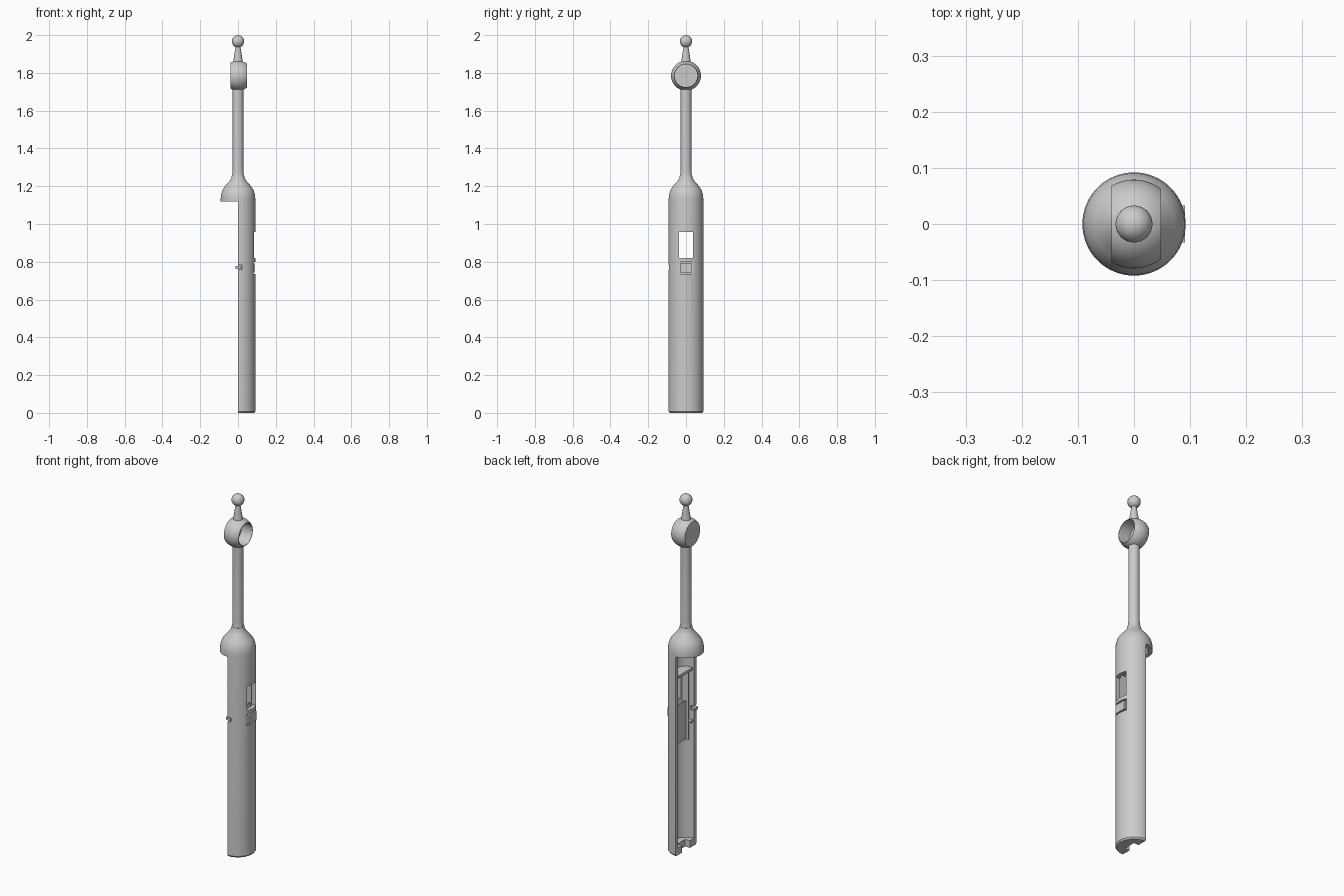
import bpy
import bmesh
from math import cos, sin, pi, radians, sqrt
from mathutils import Matrix

default = bpy.data.objects.get("Cube")
if default:
    bpy.data.objects.remove(default)

GREY = (0.6, 0.6, 0.6, 1)
grey = bpy.data.materials.new("plain grey")
grey.use_nodes = True
grey.diffuse_color = GREY
grey.node_tree.nodes["Principled BSDF"].inputs["Base Color"].default_value = GREY


def finish(name, bm):
    bmesh.ops.recalc_face_normals(bm, faces=bm.faces)
    mesh = bpy.data.meshes.new(name)
    bm.to_mesh(mesh)
    bm.free()
    mesh.materials.append(grey)
    obj = bpy.data.objects.new(name, mesh)
    bpy.context.collection.objects.link(obj)
    return obj


def lathe(name, profile, sides=64, matrix=Matrix()):
    """Closed solid turned about z from (radius, height) points."""
    bm = bmesh.new()
    rings = [[bm.verts.new((r * cos(2 * pi * i / sides), r * sin(2 * pi * i / sides), z))
              for i in range(sides)] for r, z in profile]
    for low, high in zip(rings, rings[1:]):
        for i in range(sides):
            j = (i + 1) % sides
            bm.faces.new((low[i], low[j], high[j], high[i]))
    bm.faces.new(rings[0])
    bm.faces.new(rings[-1])
    bm.transform(matrix)
    return finish(name, bm)


def box(name, x, y, z):
    bm = bmesh.new()
    bmesh.ops.create_cube(bm, size=1)
    for v in bm.verts:
        for axis, (a, b) in enumerate((x, y, z)):
            v.co[axis] = a if v.co[axis] < 0 else b
    return finish(name, bm)


def carve(obj, cutters, operation="DIFFERENCE"):
    """Apply each cutter in turn and then remove it."""
    for cutter in cutters:
        cutter.hide_render = True
        mod = obj.modifiers.new("cut", "BOOLEAN")
        mod.operation = operation
        mod.solver = "EXACT"
        mod.object = cutter
    graph = bpy.context.evaluated_depsgraph_get()
    mesh = bpy.data.meshes.new_from_object(obj.evaluated_get(graph))
    obj.modifiers.clear()
    obj.data = mesh
    for cutter in cutters:
        bpy.data.objects.remove(cutter)


def smooth(*objs):
    bpy.ops.object.select_all(action="DESELECT")
    for obj in objs:
        obj.select_set(True)
    bpy.context.view_layer.objects.active = objs[0]
    bpy.ops.object.shade_smooth_by_angle(angle=radians(30))


# Half-open handle with a complete shoulder above it
handle = lathe("handle_shell", [
    (0.086, 0), (0.092, 0.008), (0.092, 1.13), (0.09, 1.155), (0.083, 1.178),
    (0.072, 1.197), (0.045, 1.227), (0.036, 1.242), (0.032, 1.26)])
carve(handle, [
    box("open_half", (-0.2, 0), (-0.2, 0.2), (-0.1, 1.12)),
    lathe("inner_cavity", [(0.07, 0.04), (0.07, 1.135), (0.055, 1.16)]),
    box("window", (0.03, 0.2), (-0.038, 0.038), (0.82, 0.957)),
    box("button_recess", (0.078, 0.2), (-0.04, 0.04), (0.735, 0.8)),
    box("base_notch", (-0.1, 0.03), (-0.035, 0.035), (-0.1, 0.1)),
    box("catch_slot", (-0.1, 0.02), (-0.2, -0.05), (0.758, 0.782)),
])

# Slide button on the outside
button = box("slide_button", (0.07, 0.091), (-0.033, 0.033), (0.743, 0.792))

# Internal fittings
shelf = box("upper_shelf", (0.004, 0.062), (-0.062, 0.062), (0.985, 1.0))
rib = box("side_rib", (0.015, 0.056), (-0.049, -0.043), (0.6, 0.99))
plate = box("switch_plate", (0.03, 0.036), (-0.045, 0.065), (0.6, 0.815))
limit = lathe("inner_limit", [(0.08, 0.03), (0.08, 1.13)])
carve(shelf, [limit], "INTERSECT")

# Small side catch and locating peg
catch = box("side_catch", (-0.014, 0.014), (-0.088, -0.066), (0.763, 0.777))
peg = lathe("locating_peg", [(0.009, 0), (0.009, 0.04)], 20,
            Matrix.Translation((0.004, -0.058, 0.7)) @ Matrix.Rotation(pi / 2, 4, "Y"))

# Stem
stem = lathe("stem", [(0.032, 1.25), (0.029, 1.275), (0.028, 1.29), (0.028, 1.72)], 40)

# Truncated ball head with a round recess facing left
R, CENTRE = 0.079, 1.785
sideways = Matrix.Translation((0, 0, CENTRE)) @ Matrix.Rotation(pi / 2, 4, "Y")
steps = [-0.04 + 0.088 * i / 12 for i in range(13)]
head = lathe("head_cup", [(sqrt(R * R - x * x), x) for x in steps], 64, sideways)
carve(head, [lathe("head_recess", [(0.06, -0.02), (0.06, 0.1)], 64, sideways)])

# Tapered neck and ball finial
neck = lathe("finial_neck", [(0.026, 1.85), (0.022, 1.88), (0.011, 1.95)], 32)
bm = bmesh.new()
bmesh.ops.create_uvsphere(bm, u_segments=32, v_segments=20, radius=0.033,
                          matrix=Matrix.Translation((0, 0, 1.967)))
ball = finish("finial_ball", bm)

smooth(handle, stem, head, neck, ball, peg)
